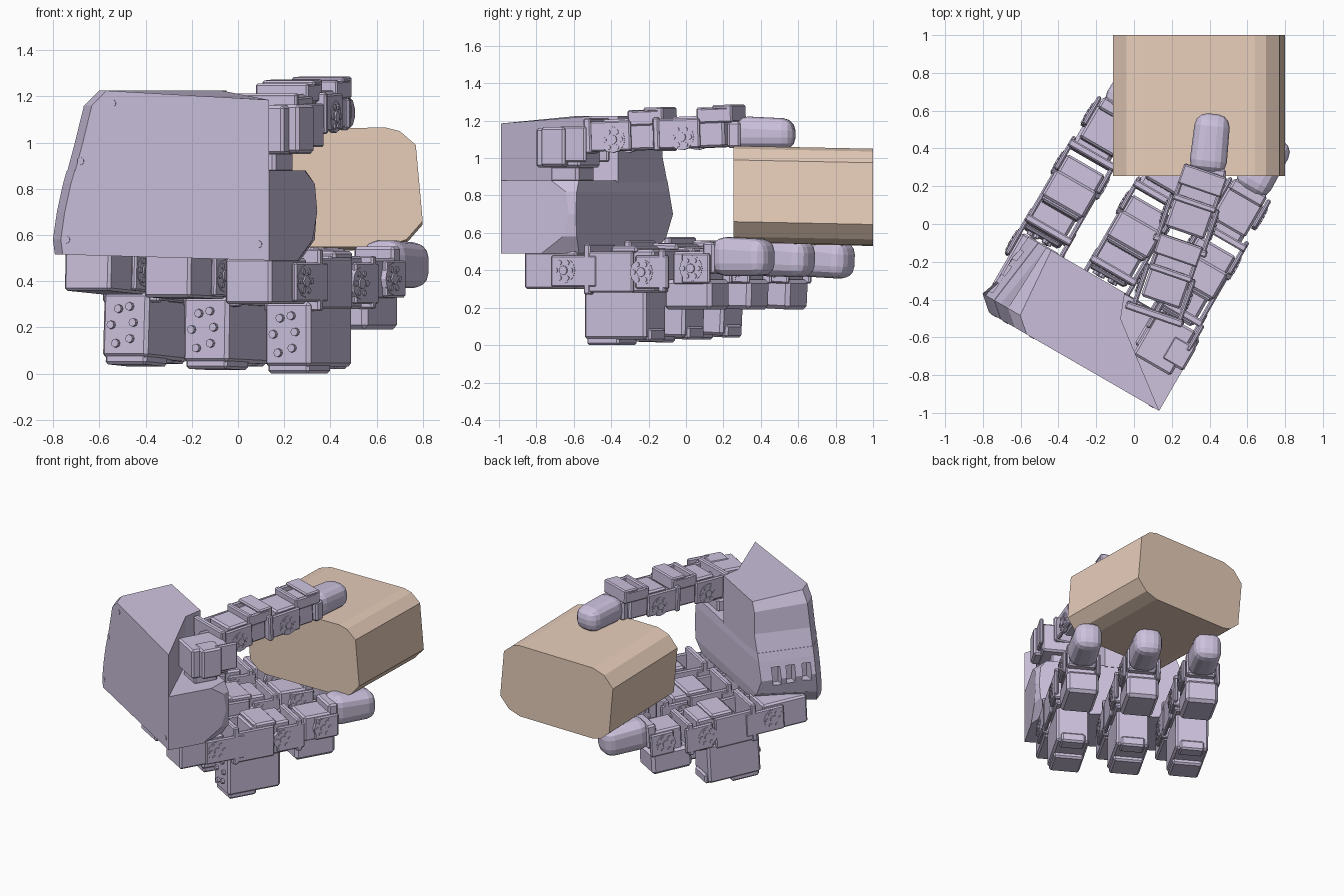
import bpy, bmesh
from math import radians, cos, sin, pi
from mathutils import Matrix, Vector

if "Cube" in bpy.data.objects:
    bpy.data.objects.remove(bpy.data.objects["Cube"])

def material(name, rgb):
    m = bpy.data.materials.new(name)
    m.diffuse_color = (*rgb, 1)
    m.use_nodes = True
    m.node_tree.nodes["Principled BSDF"].inputs["Base Color"].default_value = m.diffuse_color
    return m

LILAC = material("lilac_plastic", (0.61, 0.54, 0.73))
TAN = material("tan_box", (0.80, 0.61, 0.49))

def finish(name, bm, M, mat=LILAC, bevel=0, seg=1):
    bmesh.ops.recalc_face_normals(bm, faces=bm.faces)
    me = bpy.data.meshes.new(name)
    bm.to_mesh(me)
    bm.free()
    ob = bpy.data.objects.new(name, me)
    bpy.context.collection.objects.link(ob)
    ob.matrix_world = M
    me.materials.append(mat)
    if bevel:
        b = ob.modifiers.new("bevel", 'BEVEL')
        b.width, b.segments = bevel, seg
    return ob

def box(name, M, x, y, z, bevel=0.012, seg=1):
    """Box from (min, max) ranges."""
    bm = bmesh.new()
    c = Vector([(r[0] + r[1]) / 2 for r in (x, y, z)])
    s = [r[1] - r[0] for r in (x, y, z)]
    bmesh.ops.create_cube(bm, size=1, matrix=Matrix.Translation(c) @ Matrix.Diagonal((*s, 1)))
    return finish(name, bm, M, bevel=bevel, seg=seg)

def discs(name, M, items, axis, n=12):
    """Several short cylinders (centre, radius, depth) along 'X' or 'Y'."""
    R = Matrix.Rotation(pi / 2, 4, 'Y' if axis == 'X' else 'X')
    bm = bmesh.new()
    for c, r, d in items:
        bmesh.ops.create_cone(bm, cap_ends=True, segments=n, radius1=r, radius2=r, depth=d,
                              matrix=Matrix.Translation(c) @ R)
    return finish(name, bm, M)

def loft(name, M, rings, mat=LILAC):
    bm = bmesh.new()
    vs = [[bm.verts.new(p) for p in r] for r in rings]
    n = len(rings[0])
    for a, b in zip(vs, vs[1:]):
        for i in range(n):
            bm.faces.new((a[i], a[(i + 1) % n], b[(i + 1) % n], b[i]))
    bm.faces.new(vs[0])
    bm.faces.new(vs[-1])
    return finish(name, bm, M, mat)

def horn(name, M, u, v, z, half):
    """Round servo horn with a ring of screws on both sides of a joint."""
    items = []
    for s in (-1, 1):
        items.append(((u + s * half, v, z), 0.07, 0.025))
        items.append(((u + s * (half + 0.01), v, z), 0.025, 0.02))
        for k in range(6):
            a = k * pi / 3
            items.append(((u + s * (half + 0.01), v + 0.047 * cos(a), z + 0.047 * sin(a)), 0.013, 0.016))
    discs(name, M, items, 'X')

def cheeks(name, M, u, half, v, z):
    """Pair of side plates of a joint bracket."""
    for s in (-1, 1):
        x = sorted((u + s * half, u + s * (half - 0.025)))
        box(name, M, x, v, z, 0.008)

def fingertip(name, M, u, v, z, half=0.1):
    box(name + "_mount", M, (u - .1, u + .1), (v[0] - .04, v[0] + .03), (z[0] + .01, z[1] - .03))
    ob = box(name, M, (u - half, u + half), v, z, 0.065, 3)
    for p in ob.data.vertices:               # narrow and lower the far end a little
        if p.co.y > (v[0] + v[1]) / 2:
            p.co.x = u + (p.co.x - u) * 0.92
            if p.co.z > (z[0] + z[1]) / 2:
                p.co.z -= 0.015

HAND = Matrix.Rotation(radians(-30), 4, 'Z')

# Palm: lower block, and upper block cut diagonally to make room for the thumb
def ring(z, uf, ui, tail):
    return [(x, y, z) for x, y in [(ui, -.34), (uf, -.72), (uf + .08, -.79), (.61, -.79)] + tail]

low = [ring(.49, -.5, -.29, [(.61, -.54), (.52, -.36)]),
       ring(.58, -.51, -.38, [(.61, -.41), (.58, -.34)]),
       ring(.70, -.49, -.45, [(.61, -.37), (.59, -.34)]),
       ring(.82, -.46, -.41, [(.61, -.39), (.58, -.34)]),
       ring(.88, -.44, -.39, [(.61, -.48), (.54, -.35)])]
for i in (0, 1, 2):                          # underside drops slightly to the right
    low[0][i] = (*low[0][i][:2], .515)
palm = loft("palm_lower", HAND, low)
cut = [(.19, -.47), (.14, -.34)]
upper = loft("palm_upper", HAND, [ring(.87, -.44, -.39, cut), ring(1.0, -.40, -.34, cut),
                                  ring(1.16, -.355, -.34, cut), ring(1.225, -.28, -.31, cut)])
for v in upper.data.vertices:                # top slopes down towards the thumb
    if v.co.z > 1.2 and v.co.x > .5:
        v.co.z = 1.185
# Slots in the end of the palm
for k, v in enumerate((-.66, -.55, -.45)):
    c = box("slot_cutter", HAND, (-.6, -.41), (v - .03, v + .03), (.66, .78), 0)
    c.hide_render = True
    c.hide_set(True)
    m = palm.modifiers.new("slot", 'BOOLEAN')
    m.operation, m.object, m.solver = 'DIFFERENCE', c, 'EXACT'
discs("palm_screws", HAND, [((u, -.788, z), .016, .01) for u, z in
      ((-.17, 1.17), (-.33, .92), (-.4, .58), (.56, .56))], 'Y')

# Three matching fingers, each a little more lowered towards the left
for i, u in enumerate((-.375, 0.03, .44)):
    f = f"finger_{i + 1}_"
    F = HAND @ Matrix.Translation((0, 0, (2 - i) * .012)) @ Matrix.Rotation(radians((i - 2) * 1.5), 4, 'X')
    w = (u - .115, u + .115)
    box(f + "base_motor", F, w, (-.68, -.36), (.30, .50))
    cheeks(f + "base_bracket", F, u, .14, (-.50, -.22), (.31, .48))
    horn(f + "base_horn", F, u, -.42, .40, .13)
    box(f + "base_crossplate", F, (u - .14, u + .14), (-.30, -.26), (.27, .54), .008)
    box(f + "middle_motor", F, w, (-.16, .12), (.28, .51))
    box(f + "middle_cap", F, (u - .125, u + .125), (-.14, .02), (.49, .53))
    cheeks(f + "middle_frame", F, u, .135, (-.28, .0), (.28, .50))
    # motor hanging underneath, with end screws
    m = (u - .125, u + .1)
    box(f + "lower_motor", F, m, (-.32, .06), (.03, .31), .015)
    box(f + "lower_motor_foot", F, (m[0] + .01, m[1] - .01), (-.31, -.11), (.0, .05))
    box(f + "lower_motor_lug", F, (m[0] + .03, m[1] - .03), (-.03, .075), (.02, .09))
    discs(f + "lower_screws", F, [((u - .015 + dx, -.325, z), .018, .025) for dx, z in
          ((-.035, .09), (.035, .11), (-.06, .17), (.05, .18), (-.025, .24), (.03, .25))], 'Y', 8)
    # outer joint
    horn(f + "middle_horn", F, u, .06, .39, .13)
    cheeks(f + "outer_bracket", F, u, .14, (.02, .22), (.30, .48))
    box(f + "outer_crossplate", F, (u - .14, u + .14), (.16, .20), (.28, .51), .008)
    box(f + "outer_motor", F, (u - .105, u + .105), (.23, .43), (.32, .50))
    box(f + "outer_lower_motor", F, (u - .12, u + .10), (.17, .46), (.19, .35), .02)
    horn(f + "outer_horn", F, u, .36, .41, .12)
    cheeks(f + "tip_bracket", F, u, .13, (.30, .47), (.33, .49))
    fingertip(f + "tip", F, u, (.45, .775), (.37, .58))

# Thumb above the palm
box("thumb_base_motor", HAND, (.34, .57), (-.60, -.33), (.95, 1.16))
box("thumb_base_block", HAND, (.48, .615), (-.545, -.40), (.955, 1.165))
box("thumb_base_pedestal", HAND, (.32, .50), (-.55, -.38), (.87, .96))
cheeks("thumb_base_bracket", HAND, .46, .135, (-.44, -.28), (.98, 1.17))
T = Matrix.Translation((.18, -.3, 1.12)) @ Matrix.Rotation(radians(-19), 4, 'Z') @ Matrix.Rotation(radians(2), 4, 'X')
box("thumb_crossplate", T, (-.17, .15), (-.21, -.17), (-.09, .10), .008)
for k, y in enumerate((-.05, .34)):
    n = "thumb_inner_" if k == 0 else "thumb_outer_"
    cheeks(n + "bracket", T, 0, .14, (y - .14, y + .10), (-.08, .08))
    horn(n + "horn", T, 0, y, -.02, .13)
    box(n + "motor", T, (-.11, .11), (y - .07, y + .23), (-.08, .09))
    # raised open hoop on top
    h = y + .08
    cheeks(n + "hoop_side", T, 0, .12, (h, h + .2), (.05, .13))
    box(n + "hoop_back", T, (-.12, .12), (h, h + .035), (.05, .135), .008)
    box(n + "hoop_front", T, (-.12, .12), (h + .165, h + .2), (.05, .145), .008)
    box(n + "hoop_lid", T, (-.12, .12), (h + .09, h + .2), (.12, .145), .008)
box("thumb_middle_crossplate", T, (-.15, .15), (.18, .215), (-.09, .09), .008)
TT = Matrix.Translation((.385, .25, 1.13)) @ Matrix.Rotation(radians(-6), 4, 'Z')
fingertip("thumb_tip", TT, 0, (.02, .335), (-.085, .095))

# Held carton: half a profile, repeated by a half turn
half = [(.64, .55), (.73, .58), (.80, .66), (.77, .99), (.70, 1.05), (.64, 1.065)]
prof = half + [(.69 - x, 1.61 - z) for x, z in half]
loft("held_carton", Matrix(), [[(x, y, z - d) for x, z in prof] for y, d in ((.255, .0), (1.0, .015))], TAN)
